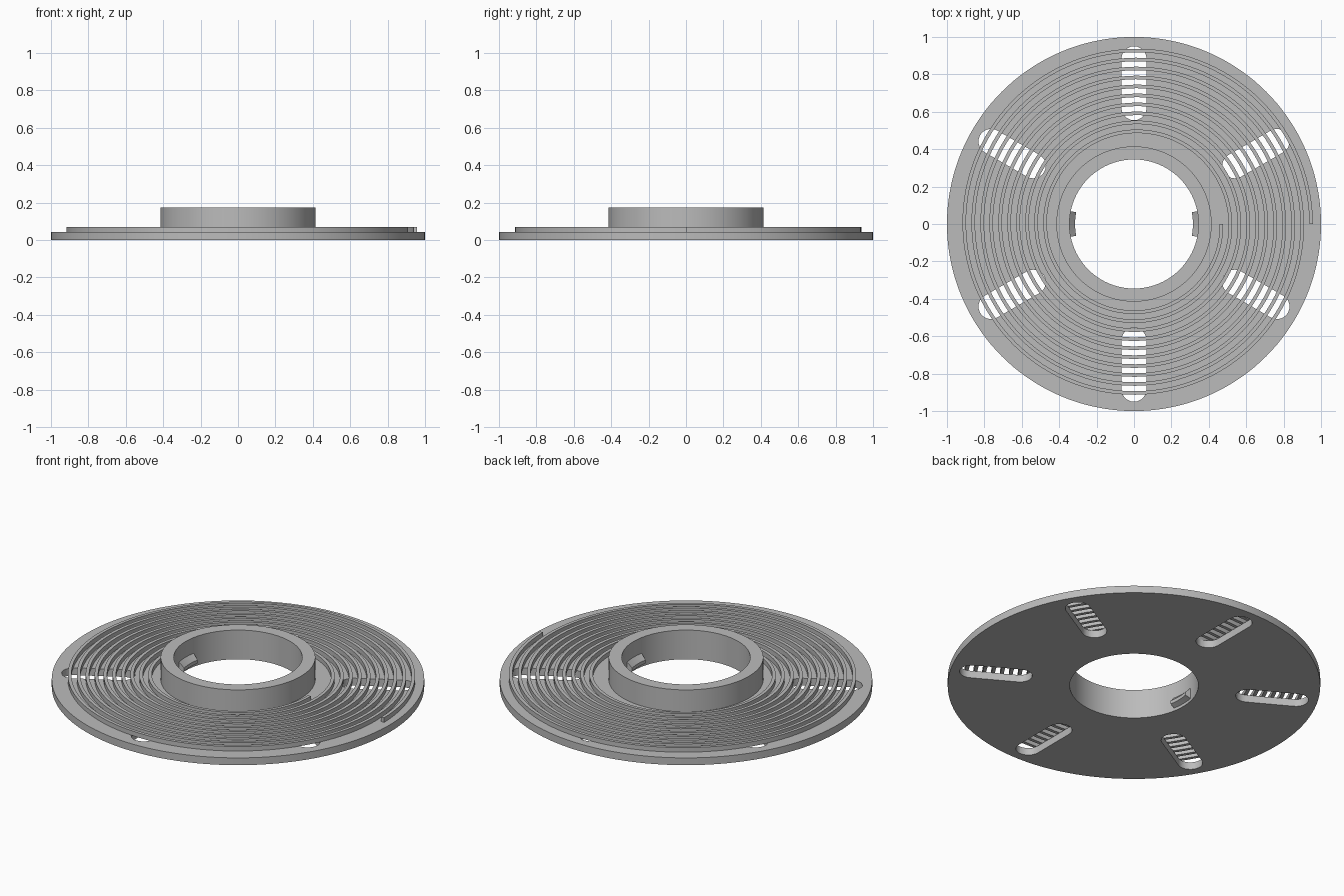
import bpy, bmesh
from math import cos, sin, pi, radians
from mathutils import Matrix

cube = bpy.data.objects.get("Cube")
if cube:
    bpy.data.objects.remove(cube, do_unlink=True)

PLATE_TOP, RIDGE_TOP, HUB_TOP = 0.043, 0.07, 0.173
BORE, HUB_R = 0.345, 0.415

steel = bpy.data.materials.new("grey_steel")
steel.use_nodes = True
GREY = (0.5, 0.5, 0.5, 1)
steel.diffuse_color = GREY
steel.node_tree.nodes["Principled BSDF"].inputs["Base Color"].default_value = GREY


def make(name, rings, closed):
    """Skin a row of equal cross-sections; closed joins last to first, else caps."""
    bm = bmesh.new()
    rows = [[bm.verts.new(p) for p in ring] for ring in rings]
    n = len(rows[0])
    pairs = list(zip(rows, rows[1:]))
    if closed:
        pairs.append((rows[-1], rows[0]))
    else:
        bm.faces.new(rows[0])
        bm.faces.new(rows[-1])
    for a, b in pairs:
        for i in range(n):
            j = (i + 1) % n
            bm.faces.new((a[i], a[j], b[j], b[i]))
    bmesh.ops.recalc_face_normals(bm, faces=bm.faces)
    mesh = bpy.data.meshes.new(name)
    bm.to_mesh(mesh)
    bm.free()
    mesh.materials.append(steel)
    obj = bpy.data.objects.new(name, mesh)
    bpy.context.collection.objects.link(obj)
    return obj


def smooth(obj):
    bpy.ops.object.select_all(action="DESELECT")
    obj.select_set(True)
    bpy.context.view_layer.objects.active = obj
    bpy.ops.object.shade_smooth_by_angle(angle=radians(30))


def section(profile, angle, cx=0.0):
    return [(cx + r * cos(angle), r * sin(angle), z) for r, z in profile]


# Flat plate with raised hub, revolved around the bore
SEG = 144
profile = [(BORE, 0), (1, 0), (1, PLATE_TOP), (HUB_R, PLATE_TOP),
           (HUB_R, HUB_TOP), (BORE, HUB_TOP)]
plate = make("plate_and_hub", [section(profile, 2 * pi * i / SEG) for i in range(SEG)], True)

# Six rounded radial slots cut through the plate
SLOT_W, SLOT_IN, SLOT_OUT = 0.067, 0.622, 0.883
outline = [(SLOT_OUT + SLOT_W * cos(a), SLOT_W * sin(a))
           for a in [pi * (i / 12 - 0.5) for i in range(13)]]
outline += [(SLOT_IN - SLOT_W * cos(a), -SLOT_W * sin(a))
            for a in [pi * (i / 12 - 0.5) for i in range(13)]]
bm = bmesh.new()
for k in range(6):
    turn = Matrix.Rotation(radians(30 + 60 * k), 4, "Z")
    face = bm.faces.new([bm.verts.new(turn @ Matrix.Translation((x, y, -0.02)).to_translation())
                         for x, y in outline])
    ext = bmesh.ops.extrude_face_region(bm, geom=[face], use_keep_orig=True)
    top = [v for v in ext["geom"] if isinstance(v, bmesh.types.BMVert)]
    bmesh.ops.translate(bm, verts=top, vec=(0, 0, 0.08))
bmesh.ops.recalc_face_normals(bm, faces=bm.faces)
mesh = bpy.data.meshes.new("slot_cutter")
bm.to_mesh(mesh)
bm.free()
mesh.materials.append(steel)
cutter = bpy.data.objects.new("slot_cutter", mesh)
bpy.context.collection.objects.link(cutter)
cut = plate.modifiers.new("slots", "BOOLEAN")
cut.operation, cut.solver, cut.object = "DIFFERENCE", "EXACT", cutter
bpy.context.view_layer.objects.active = plate
bpy.ops.object.modifier_apply(modifier=cut.name)
bpy.data.objects.remove(cutter, do_unlink=True)
smooth(plate)

# Spiral ridge winding clockwise outwards, bridging the slots
TURNS, PITCH, OUTER, WIDTH, STEPS = 10, 0.048, 0.949, 0.019, 120
rings = []
for i in range(TURNS * STEPS + 1):
    t = i / STEPS
    r = OUTER - PITCH * (TURNS - t)
    rings.append(section([(r - WIDTH, PLATE_TOP - 0.0005), (r, PLATE_TOP - 0.0005),
                          (r, RIDGE_TOP), (r - WIDTH, RIDGE_TOP)], -2 * pi * t, 0.008))
smooth(make("spiral_ridge", rings, False))

# Two small wedge keys inside the bore
key = [(BORE + 0.005, 0.015), (0.315, 0.03), (0.315, 0.05), (BORE + 0.005, 0.085)]
for name, mid in (("left_key", 0), ("right_key", pi)):
    half = 0.2
    smooth(make(name, [section(key, mid - half + half * i / 5) for i in range(11)], False))
